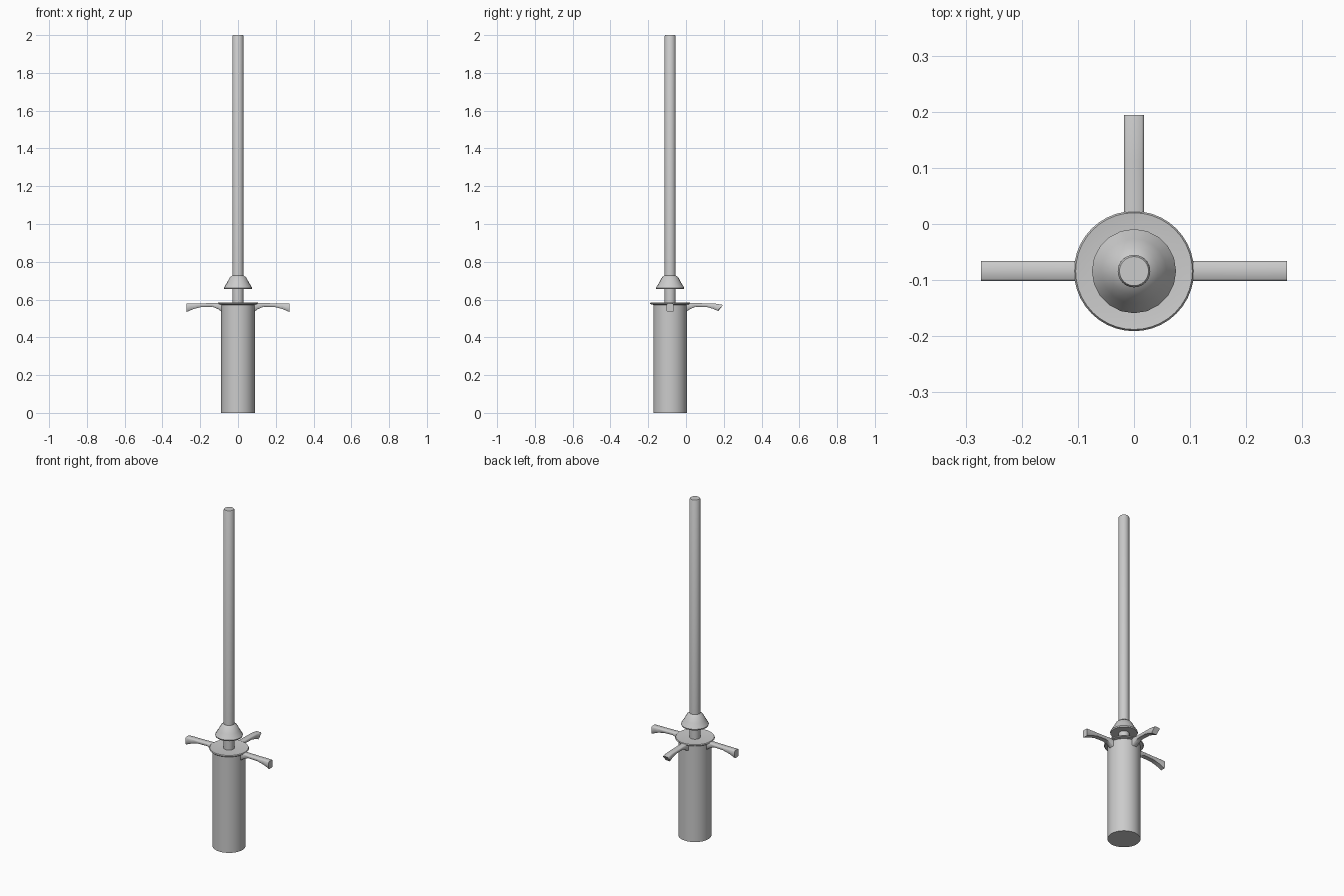
import bpy, bmesh, math
from mathutils import Vector

if "Cube" in bpy.data.objects:
    bpy.data.objects.remove(bpy.data.objects["Cube"])

CY = -0.084  # y of the main axis
grey = bpy.data.materials.new("light grey")
grey.diffuse_color = (0.6, 0.6, 0.6, 1)
grey.use_nodes = True
grey.node_tree.nodes["Principled BSDF"].inputs["Base Color"].default_value = grey.diffuse_color


def finish(name, bm, smooth=35):
    bmesh.ops.recalc_face_normals(bm, faces=bm.faces)
    me = bpy.data.meshes.new(name)
    bm.to_mesh(me)
    bm.free()
    me.materials.append(grey)
    ob = bpy.data.objects.new(name, me)
    bpy.context.collection.objects.link(ob)
    bpy.context.view_layer.objects.active = ob
    bpy.ops.object.select_all(action='DESELECT')
    ob.select_set(True)
    bpy.ops.object.shade_smooth_by_angle(angle=math.radians(smooth))
    return ob


def lathe(name, profile, sides=40):
    # Rings joined bottom to top, closed by end caps
    bm = bmesh.new()
    rings = []
    for r, z in profile:
        rings.append([bm.verts.new((r * math.cos(2 * math.pi * i / sides),
                                    CY + r * math.sin(2 * math.pi * i / sides), z))
                      for i in range(sides)])
    for a, b in zip(rings, rings[1:]):
        for i in range(sides):
            j = (i + 1) % sides
            bm.faces.new((a[i], a[j], b[j], b[i]))
    bm.faces.new(rings[0])
    bm.faces.new(rings[-1])
    return finish(name, bm)


def arm(name, profile, direction, half_width=0.018):
    # Side profile (distance, bottom, top) swept along a direction
    d = Vector(direction)
    side = Vector((-d.y, d.x, 0)) * half_width
    bm = bmesh.new()
    sections = []
    for db, zb, dt, zt in profile:
        pts = []
        for dist, z, s in ((db, zb, -.75), (db, zb, .75), (db, zb + .006, 1),
                           (dt, zt - .004, 1), (dt, zt, .75), (dt, zt, -.75),
                           (dt, zt - .004, -1), (db, zb + .006, -1)):
            p = Vector((0, CY, z)) + d * dist + side * s
            pts.append(bm.verts.new(p))
        sections.append(pts)
    for a, b in zip(sections, sections[1:]):
        for i in range(8):
            j = (i + 1) % 8
            bm.faces.new((a[i], a[j], b[j], b[i]))
    bm.faces.new(sections[0])
    bm.faces.new(sections[-1])
    finish(name, bm, 50)


# Grip cylinder with its thin overhanging rim
lathe("grip", [(0.089, 0), (0.089, 0.575)])
lathe("rim", [(0.088, 0.572), (0.104, 0.576), (0.107, 0.580), (0.104, 0.585), (0.08, 0.582)])

# Long rod rising from the grip
lathe("rod", [(0.029, 0.57), (0.029, 1.995), (0.026, 2.0)], 24)

# Flared collar around the rod
lathe("collar", [(0.029, 0.655), (0.073, 0.655), (0.075, 0.662), (0.058, 0.690),
                 (0.043, 0.718), (0.029, 0.728)], 20)

# Three guard arms, thin in the middle and flared at the tips
shape = [(0.085, 0.535, 0.085, 0.582), (0.105, 0.549, 0.105, 0.582),
         (0.135, 0.562, 0.135, 0.581), (0.195, 0.560, 0.195, 0.580),
         (0.235, 0.550, 0.235, 0.580), (0.273, 0.534, 0.273, 0.579)]
back_shape = shape[:4] + [(0.225, 0.552, 0.235, 0.579), (0.255, 0.539, 0.278, 0.572)]
arm("right_arm", shape, (1, 0, 0))
arm("left_arm", shape, (-1, 0, 0))
arm("back_arm", back_shape, (0, 1, 0))
